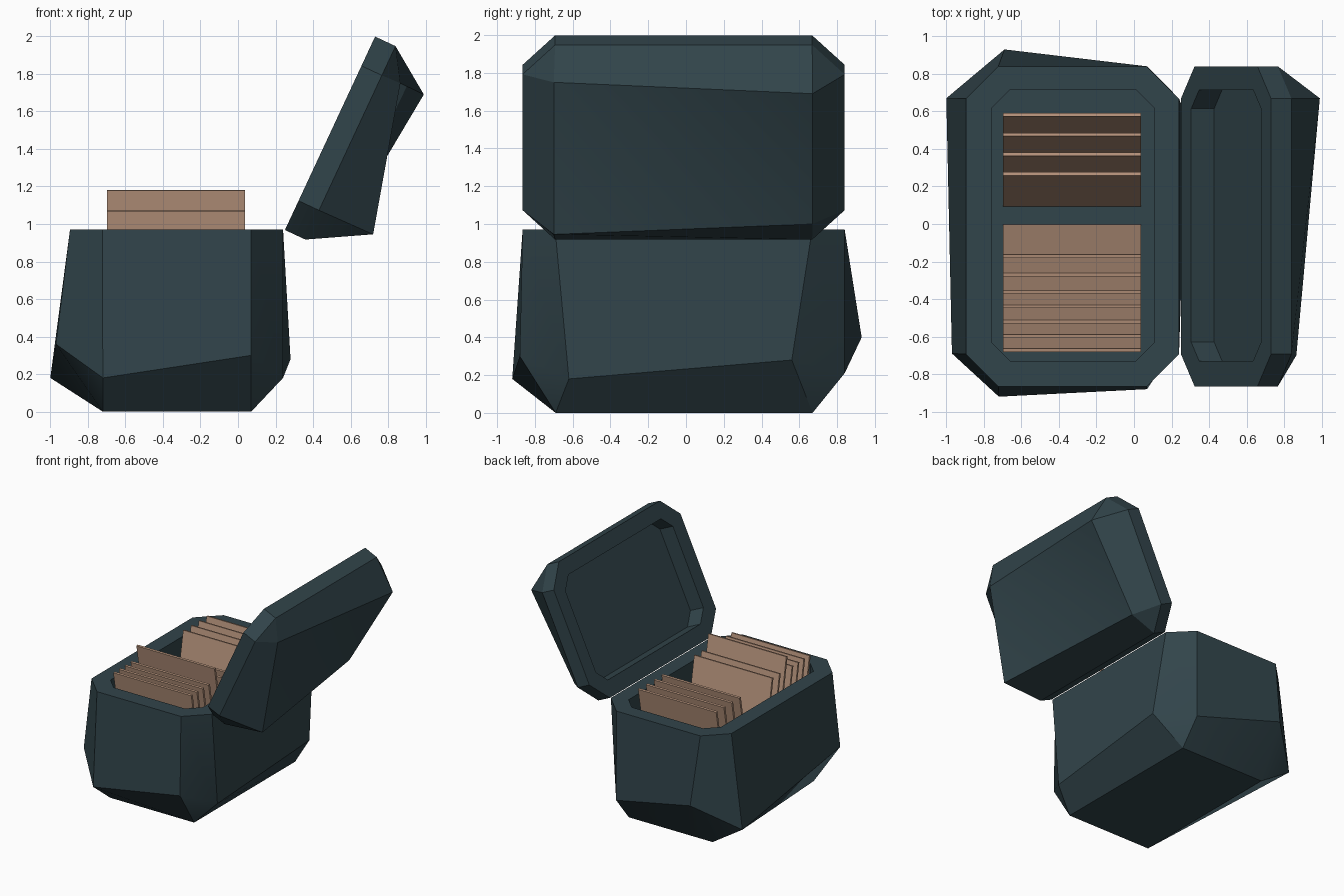
import bpy, bmesh, math
from mathutils import Vector, Matrix

if "Cube" in bpy.data.objects:
    bpy.data.objects.remove(bpy.data.objects["Cube"])


def material(name, rgb):
    m = bpy.data.materials.new(name)
    m.diffuse_color = (*rgb, 1)
    m.use_nodes = True
    m.node_tree.nodes["Principled BSDF"].inputs["Base Color"].default_value = m.diffuse_color
    return m


SHELL = material("dark_teal", (0.031, 0.058, 0.069))
CARD = material("card_tan", (0.48, 0.30, 0.205))


def finish(name, bm, mat, smooth=False):
    bmesh.ops.recalc_face_normals(bm, faces=bm.faces)
    me = bpy.data.meshes.new(name)
    bm.to_mesh(me)
    bm.free()
    me.materials.append(mat)
    ob = bpy.data.objects.new(name, me)
    bpy.context.collection.objects.link(ob)
    if smooth:
        bpy.ops.object.select_all(action='DESELECT')
        ob.select_set(True)
        bpy.context.view_layer.objects.active = ob
        bpy.ops.object.shade_smooth_by_angle(angle=math.radians(25))
    return ob


def octagon(x0, x1, y0, y1, c, z):
    """Rectangle with clipped corners, two points per corner."""
    return [Vector(p) for p in (
        (x0, y0 + c, z), (x0 + c, y0, z), (x1 - c, y0, z), (x1, y0 + c, z),
        (x1, y1 - c, z), (x1 - c, y1, z), (x0 + c, y1, z), (x0, y1 - c, z))]


def shell(name, rings, corners, split=False):
    """Hollow faceted shell: octagon rings from the inner floor outwards,
    closed by a four-cornered outer face."""
    bm = bmesh.new()
    vs = [[bm.verts.new(p) for p in r] for r in rings]
    cs = [bm.verts.new(p) for p in corners]
    bm.faces.new(vs[0])
    for a, b in zip(vs, vs[1:]):
        for i in range(8):
            j = (i + 1) % 8
            bm.faces.new((a[i], a[j], b[j], b[i]))
    last = vs[-1]
    for k in range(4):
        n = (k + 1) % 4
        bm.faces.new((last[2 * k], last[2 * k + 1], cs[k]))
        bm.faces.new((last[2 * k + 1], last[2 * n], cs[n], cs[k]))
    if split:
        bm.faces.new((cs[0], cs[1], cs[3]))
        bm.faces.new((cs[1], cs[2], cs[3]))
    else:
        bm.faces.new(cs)
    return finish(name, bm, SHELL, True)


# Box body: cavity, flat rim, irregular chiselled lower ring
FLOOR, RIM = 0.16, 0.97
lower = [(-.97, -.69, .36), (-.72, -.92, .18), (.07, -.88, .30), (.24, -.62, .18),
         (.28, .56, .28), (.07, .84, .21), (-.69, .93, .40), (-1.0, .67, .18)]
shell("box_body",
      [octagon(-.76, .11, -.73, .715, .10, FLOOR),
       octagon(-.76, .11, -.73, .715, .10, RIM),
       octagon(-.895, .24, -.865, .84, .172, RIM),
       lower],
      [(-.72, -.69, 0), (.07, -.69, 0), (.07, .67, 0), (-.72, .67, 0)])

# Open lid: same outline, built along the tilted rim plane
hinge = Vector((.25, 0, .968))
along = Vector((.4225, 0, .9064))
outward = Vector((.9064, 0, -.4225))


def tilt(ring):
    return [hinge + along * p.x + outward * p.z + Vector((0, p.y, 0)) for p in ring]


shell("lid",
      [tilt(octagon(.13, 1.01, -.73, .715, .10, .135)),
       tilt(octagon(.13, 1.01, -.73, .715, .10, 0)),
       tilt(octagon(0, 1.137, -.865, .84, .172, 0)),
       tilt(octagon(0, 1.137, -.865, .84, .172, .12))],
      [(.72, -.70, .945), (.865, -.70, 1.75), (.99, .67, 1.69), (.58, .67, 1.0)],
      split=True)


# Index cards: thin leaning boards, resting on the cavity floor
def card(name, y_top, y_bottom, top):
    a, b = Vector((-.33, y_bottom, FLOOR + .005)), Vector((-.33, y_top, top))
    length = (b - a).length
    angle = math.atan2(y_bottom - y_top, b.z - a.z)
    bm = bmesh.new()
    bmesh.ops.create_cube(bm, size=1, matrix=Matrix.Translation((a + b) / 2)
                          @ Matrix.Rotation(angle, 4, 'X')
                          @ Matrix.Diagonal((.735, .018, length, 1)))
    finish(name, bm, CARD)


for i, y in enumerate((-.172, -.27, -.362, -.44, -.52, -.598, -.673)):
    tall = i == 2
    card(f"front_card_{i + 1}", y, y + (.18 if tall else .16), 1.18 if tall else 1.07)
for i in range(4):
    y = .267 + .105 * i
    card(f"back_card_{i + 1}", y, y - .165, 1.07)
